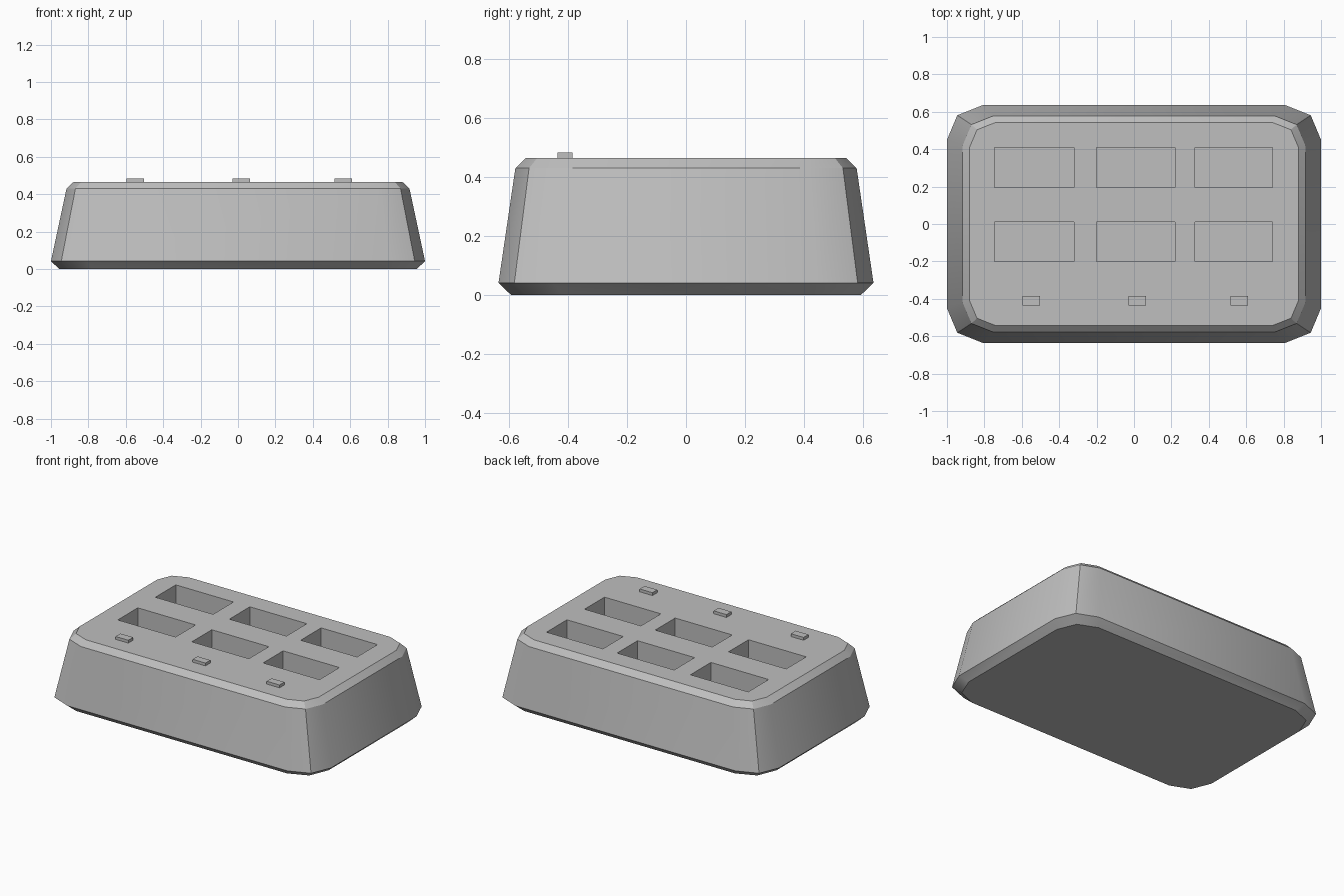
import bpy, bmesh, math

cube = bpy.data.objects.get("Cube")
if cube:
    bpy.data.objects.remove(cube, do_unlink=True)

grey = bpy.data.materials.new("light grey plastic")
grey.use_nodes = True
colour = (0.52, 0.52, 0.52, 1)
grey.diffuse_color = colour
grey.node_tree.nodes["Principled BSDF"].inputs["Base Color"].default_value = colour

TOP = 0.465


def finish(name, bm):
    bmesh.ops.recalc_face_normals(bm, faces=bm.faces[:])
    mesh = bpy.data.meshes.new(name)
    bm.to_mesh(mesh)
    bm.free()
    mesh.materials.append(grey)
    obj = bpy.data.objects.new(name, mesh)
    bpy.context.collection.objects.link(obj)
    return obj


def add_box(bm, x0, x1, y0, y1, z0, z1):
    verts = bmesh.ops.create_cube(bm, size=1)["verts"]
    for v in verts:
        v.co.x = x0 if v.co.x < 0 else x1
        v.co.y = y0 if v.co.y < 0 else y1
        v.co.z = z0 if v.co.z < 0 else z1


def ring(bm, z, hx, hy, cut_x, cut_y):
    # Rounded rectangle with two facets on each corner
    corner = [(hx, hy - cut_y), (hx - cut_x * 0.29, hy - cut_y * 0.29), (hx - cut_x, hy)]
    points = []
    for sx, sy in ((1, 1), (-1, 1), (-1, -1), (1, -1)):
        order = corner if sx * sy > 0 else corner[::-1]
        points += [(sx * x, sy * y) for x, y in order]
    return [bm.verts.new((x, y, z)) for x, y in points]


# Tapered housing with a chamfer at the top and bottom rims
bm = bmesh.new()
rings = [ring(bm, 0, 0.955, 0.592, 0.18, 0.18),
         ring(bm, 0.042, 1.0, 0.635, 0.19, 0.185),
         ring(bm, 0.43, 0.917, 0.578, 0.165, 0.16),
         ring(bm, TOP, 0.88, 0.543, 0.14, 0.135)]
bm.faces.new(rings[0])
bm.faces.new(rings[-1])
for low, high in zip(rings, rings[1:]):
    for i in range(len(low)):
        j = (i + 1) % len(low)
        bm.faces.new((low[i], low[j], high[j], high[i]))
housing = finish("housing", bm)

# Six rectangular pockets sunk into the top
bm = bmesh.new()
for x0, x1 in ((-0.745, -0.32), (-0.20, 0.22), (0.325, 0.74)):
    for y0, y1 in ((-0.20, 0.01), (0.195, 0.41)):
        add_box(bm, x0, x1, y0, y1, 0.2, TOP + 0.1)
cutter = finish("pocket_cutter", bm)
cutter.hide_render = True
pockets = housing.modifiers.new("pockets", "BOOLEAN")
pockets.operation = "DIFFERENCE"
pockets.solver = "EXACT"
pockets.object = cutter

bpy.ops.object.select_all(action="DESELECT")
bpy.context.view_layer.objects.active = housing
housing.select_set(True)
bpy.ops.object.modifier_apply(modifier="pockets")
bpy.data.objects.remove(cutter, do_unlink=True)
bpy.ops.object.shade_smooth_by_angle(angle=math.radians(30))

# Three small raised buttons along the front
for name, x in (("right_button", -0.55), ("middle_button", 0.018), ("left_button", 0.563)):
    bm = bmesh.new()
    add_box(bm, x - 0.047, x + 0.047, -0.435, -0.384, TOP - 0.01, 0.484)
    finish(name, bm)
